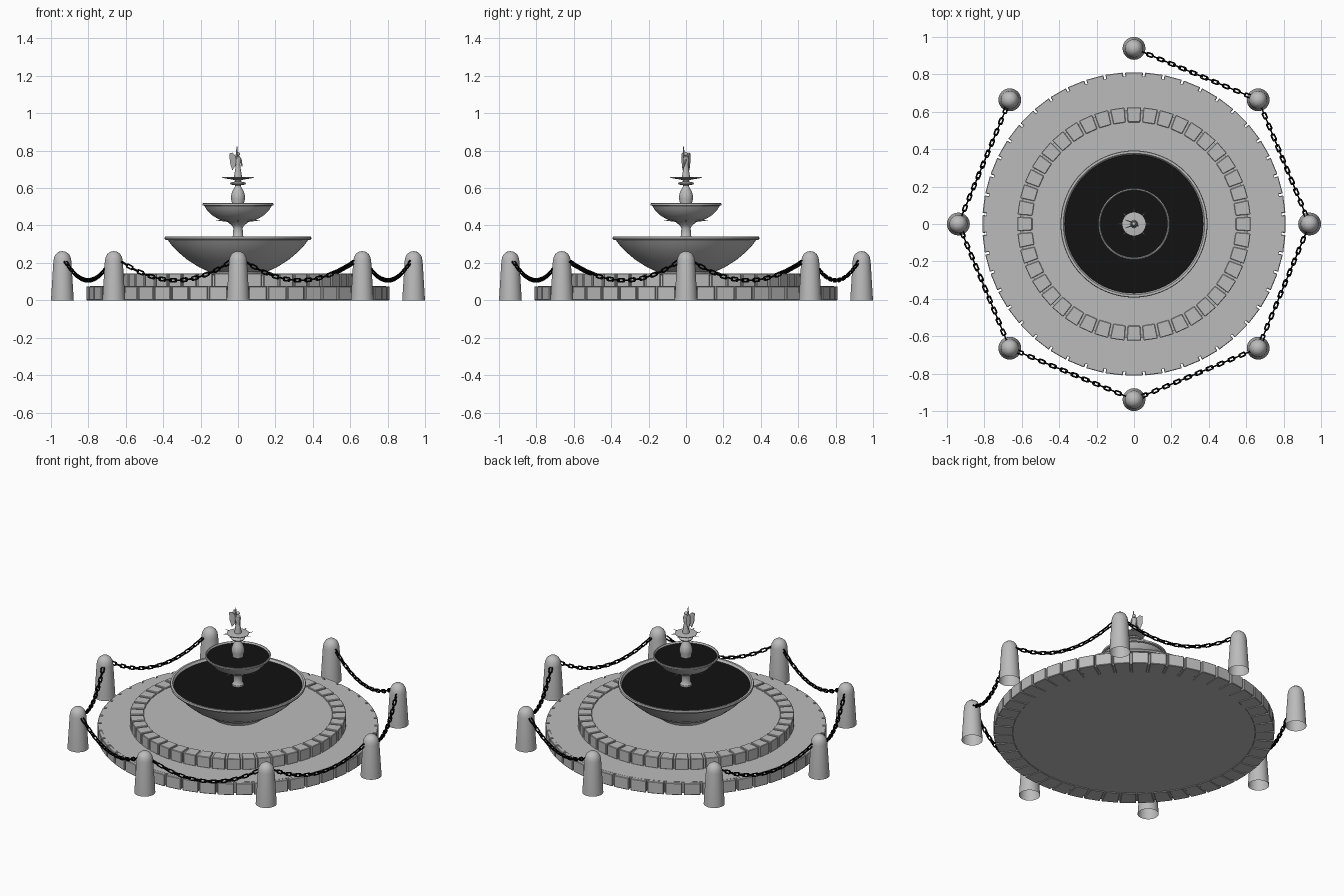
import bpy, bmesh
from math import sin, cos, pi, radians
from mathutils import Matrix, Vector

cube = bpy.data.objects.get("Cube")
if cube:
    bpy.data.objects.remove(cube, do_unlink=True)


def material(name, value):
    mat = bpy.data.materials.new(name)
    mat.use_nodes = True
    colour = (value, value, value, 1)
    mat.diffuse_color = colour
    mat.node_tree.nodes["Principled BSDF"].inputs["Base Color"].default_value = colour
    return mat


STONE = material("grey stone", 0.5)
WATER = material("dark water", 0.006)
IRON = material("black iron", 0.003)


def finish(name, bm, mat, smooth=True, recalc=True):
    if recalc:
        bmesh.ops.recalc_face_normals(bm, faces=bm.faces)
    mesh = bpy.data.meshes.new(name)
    bm.to_mesh(mesh)
    bm.free()
    mesh.materials.append(mat)
    obj = bpy.data.objects.new(name, mesh)
    bpy.context.collection.objects.link(obj)
    if smooth:
        bpy.ops.object.select_all(action='DESELECT')
        obj.select_set(True)
        bpy.context.view_layer.objects.active = obj
        bpy.ops.object.shade_smooth_by_angle(angle=radians(35))
    return obj


def lathe(name, profile, mat=STONE, steps=64, at=(0, 0, 0)):
    """Revolve (radius, height) points about the vertical axis."""
    bm = bmesh.new()
    verts = [bm.verts.new((r, 0, z)) for r, z in profile]
    edges = [bm.edges.new(pair) for pair in zip(verts, verts[1:])]
    bmesh.ops.spin(bm, geom=verts + edges, cent=(0, 0, 0), axis=(0, 0, 1),
                   angle=2 * pi, steps=steps)
    bmesh.ops.remove_doubles(bm, verts=bm.verts, dist=0.0001)
    obj = finish(name, bm, mat)
    obj.location = at
    return obj


def disc(name, radius, low, high, mat=STONE):
    return lathe(name, [(0, low), (radius, low), (radius, high), (0, high)], mat, 96)


def stone_ring(name, count, inner, outer, low, high, gap):
    """Ring of separate wedge blocks with softened edges."""
    bm = bmesh.new()
    for i in range(count):
        mid, half = 2 * pi * i / count, pi / count
        corners = []
        for z in (low, high):
            for r, s in ((inner, -1), (outer, -1), (outer, 1), (inner, 1)):
                a = mid + s * (half - gap / 2 / r)
                corners.append(bm.verts.new((r * cos(a), r * sin(a), z)))
        b, t = corners[:4], corners[4:]
        bm.faces.new(b[::-1])
        bm.faces.new(t)
        for k in range(4):
            n = (k + 1) % 4
            bm.faces.new((b[k], b[n], t[n], t[k]))
    obj = finish(name, bm, STONE, smooth=False)
    bevel = obj.modifiers.new("soft edges", 'BEVEL')
    bevel.width = 0.003
    bevel.segments = 1


# Two round steps, each a core edged with blocks
disc("lower_step_core", 0.79, 0.004, 0.076)
stone_ring("lower_step_blocks", 48, 0.70, 0.812, 0, 0.075, 0.011)
disc("upper_step_core", 0.61, 0.07, 0.136)
stone_ring("upper_step_blocks", 44, 0.545, 0.625, 0.074, 0.144, 0.012)

# Bowls with their water
lathe("lower_bowl", [(0, 0.13), (0.15, 0.135), (0.16, 0.155), (0.21, 0.178), (0.27, 0.216),
                     (0.32, 0.258), (0.355, 0.295), (0.375, 0.322), (0.39, 0.324),
                     (0.393, 0.332), (0.39, 0.34), (0.378, 0.34), (0.37, 0.325),
                     (0.33, 0.285), (0.2, 0.21), (0, 0.19)], steps=80)
disc("lower_water", 0.371, 0.318, 0.326, WATER)
lathe("upper_bowl", [(0, 0.405), (0.045, 0.408), (0.055, 0.418), (0.10, 0.432), (0.14, 0.455),
                     (0.168, 0.485), (0.18, 0.505), (0.189, 0.508), (0.19, 0.518),
                     (0.184, 0.52), (0.178, 0.507), (0.13, 0.465), (0, 0.44)])
disc("upper_water", 0.18, 0.504, 0.510, WATER)

# Column, urn and top saucer
lathe("column", [(0, 0.32), (0.034, 0.32), (0.034, 0.336), (0.027, 0.345), (0.025, 0.385),
                 (0.032, 0.4), (0.045, 0.41), (0, 0.412)], steps=32)
lathe("urn", [(0, 0.505), (0.032, 0.505), (0.032, 0.52), (0.037, 0.54), (0.037, 0.56),
              (0.03, 0.585), (0.018, 0.603), (0.014, 0.615), (0.038, 0.619), (0.042, 0.626),
              (0.036, 0.631), (0.014, 0.635), (0.018, 0.643), (0.062, 0.652),
              (0.064, 0.657), (0.03, 0.66), (0, 0.661)], steps=32)


def spouts(name, inner, outer, low, high):
    """Slim pointed spouts all round."""
    bm = bmesh.new()
    for i in range(8):
        length = outer - inner
        turn = Matrix.Rotation(i * pi / 4, 4, 'Z')
        tilt = Vector((length, 0, high - low)).to_track_quat('Z', 'Y').to_matrix().to_4x4()
        place = Matrix.Translation(((inner + outer) / 2, 0, (low + high) / 2))
        bmesh.ops.create_cone(bm, cap_ends=True, segments=6, radius1=0.005, radius2=0.001,
                              depth=length, matrix=turn @ place @ tilt)
    finish(name, bm, STONE)


spouts("saucer_spouts", 0.05, 0.087, 0.653, 0.657)
spouts("bowl_spouts", 0.07, 0.117, 0.426, 0.428)

# Winged figure on top
lathe("figure_robe", [(0, 0.655), (0.021, 0.656), (0.02, 0.67), (0.015, 0.7), (0.012, 0.725),
                      (0.017, 0.75), (0.014, 0.765), (0.006, 0.771), (0, 0.773)], steps=16)


def rod(name, start, end, r1, r2):
    start, end = Vector(start), Vector(end)
    bm = bmesh.new()
    turn = (end - start).to_track_quat('Z', 'Y').to_matrix().to_4x4()
    bmesh.ops.create_cone(bm, cap_ends=True, segments=8, radius1=r1, radius2=r2,
                          depth=(end - start).length,
                          matrix=Matrix.Translation((start + end) / 2) @ turn)
    finish(name, bm, STONE)


bm = bmesh.new()
bmesh.ops.create_uvsphere(bm, u_segments=12, v_segments=8, radius=0.011,
                          matrix=Matrix.Translation((0, 0, 0.782)))
finish("figure_head", bm, STONE)
rod("raised_arm", (-0.009, -0.01, 0.757), (-0.006, -0.013, 0.822), 0.005, 0.002)
rod("lowered_arm", (0.014, 0, 0.757), (0.022, -0.012, 0.715), 0.005, 0.003)
for side, label in ((1, "left"), (-1, "right")):
    bm = bmesh.new()
    outline = [(-0.008, 0.765), (-0.03, 0.79), (-0.046, 0.785), (-0.043, 0.735),
               (-0.03, 0.695), (-0.014, 0.72)]
    face = bm.faces.new([bm.verts.new((x, side * (0.003 - x * 0.35), z)) for x, z in outline])
    extruded = bmesh.ops.extrude_face_region(bm, geom=[face])
    bmesh.ops.translate(bm, vec=(0, side * 0.005, 0),
                        verts=[v for v in extruded["geom"] if isinstance(v, bmesh.types.BMVert)])
    finish("figure_wing_" + label, bm, STONE, smooth=False)

# Bollards
post = [(0.061, 0), (0.059, 0.03), (0.048, 0.21), (0.044, 0.23), (0.035, 0.247),
        (0.02, 0.259), (0, 0.263)]
spots = [Vector((0.939 * cos(i * pi / 4), 0.939 * sin(i * pi / 4), 0)) for i in range(8)]
for i, spot in enumerate(spots):
    lathe(f"bollard_{i + 1}", post, steps=32, at=spot)


def add_link(bm, matrix, around=14, ring=6):
    """Oval chain link lying along local x."""
    rows = []
    for i in range(around):
        a = 2 * pi * (i + 0.5) / around
        shift = 0.011 if cos(a) > 0 else -0.011
        row = []
        for j in range(ring):
            b = 2 * pi * j / ring
            r = 0.009 + 0.0045 * cos(b)
            p = Vector((r * cos(a) + shift, r * sin(a), 0.0045 * sin(b)))
            row.append(bm.verts.new(matrix @ p))
        rows.append(row)
    for i in range(around):
        here, after = rows[i], rows[(i + 1) % around]
        for j in range(ring):
            k = (j + 1) % ring
            bm.faces.new((here[j], after[j], after[k], here[k]))


# Hanging chains, with one gap left open as the entrance
LINKS = 20
for i in range(8):
    if i == 2:
        continue
    a, b = spots[i], spots[(i + 1) % 8]
    along = (b - a).normalized()
    a, b = a + along * 0.045, b - along * 0.045
    bm = bmesh.new()
    for n in range(LINKS):
        t = (n + 0.5) / LINKS
        u = 2 * t - 1
        point = a.lerp(b, t) + Vector((0, 0, 0.107 + 0.1 * u * u))
        direction = (b - a) + Vector((0, 0, 0.4 * u))
        turn = direction.to_track_quat('X', 'Z').to_matrix().to_4x4()
        roll = Matrix.Rotation(pi / 2 * (n % 2), 4, 'X')
        add_link(bm, Matrix.Translation(point) @ turn @ roll)
    finish(f"chain_{i + 1}", bm, IRON)
